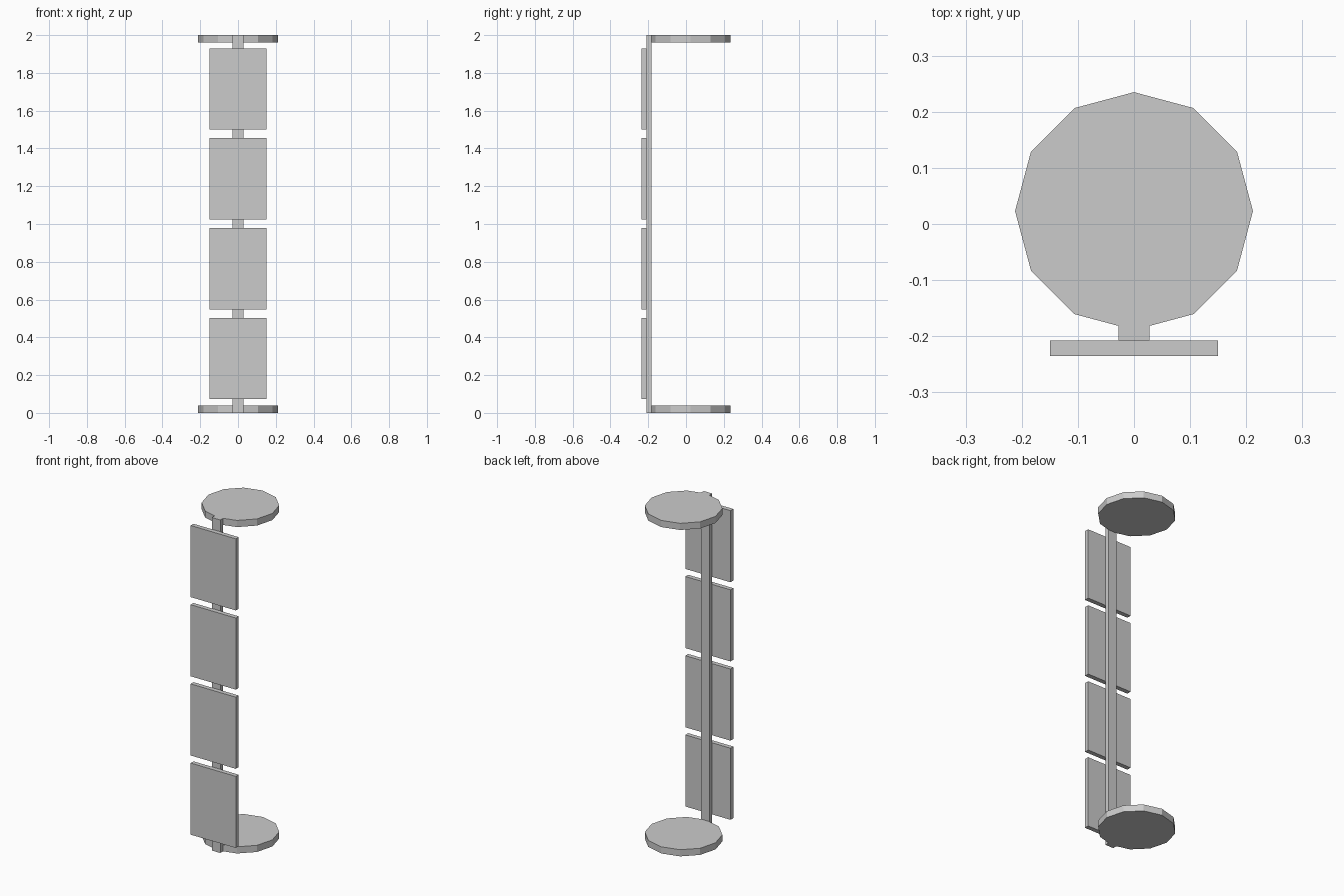
import bpy
import math

if "Cube" in bpy.data.objects:
    bpy.data.objects.remove(bpy.data.objects["Cube"])


def box(name, x, y, z):
    """Box from (min, max) ranges on each axis."""
    bpy.ops.mesh.primitive_cube_add(size=1, location=[(a + b) / 2 for a, b in (x, y, z)])
    ob = bpy.context.object
    ob.name = name
    ob.scale = [b - a for a, b in (x, y, z)]
    bpy.ops.object.transform_apply(location=False, rotation=False, scale=True)
    return ob


def disc(name, z):
    """Twelve-sided end plate with corners on the x and y axes."""
    bpy.ops.mesh.primitive_cylinder_add(vertices=12, radius=0.212, depth=0.04,
                                        location=(0, 0.023, z))
    bpy.context.object.name = name


# End plates
disc("bottom_disc", 0.02)
disc("top_disc", 1.98)

# Upright post at the front edge of the plates
box("post", (-0.028, 0.028), (-0.208, -0.182), (0, 2))

# Four flat panels stacked up the post
for i in range(4):
    z0 = 0.073 + i * 0.4755
    box(f"panel_{i + 1}", (-0.15, 0.15), (-0.235, -0.208), (z0, z0 + 0.43))
